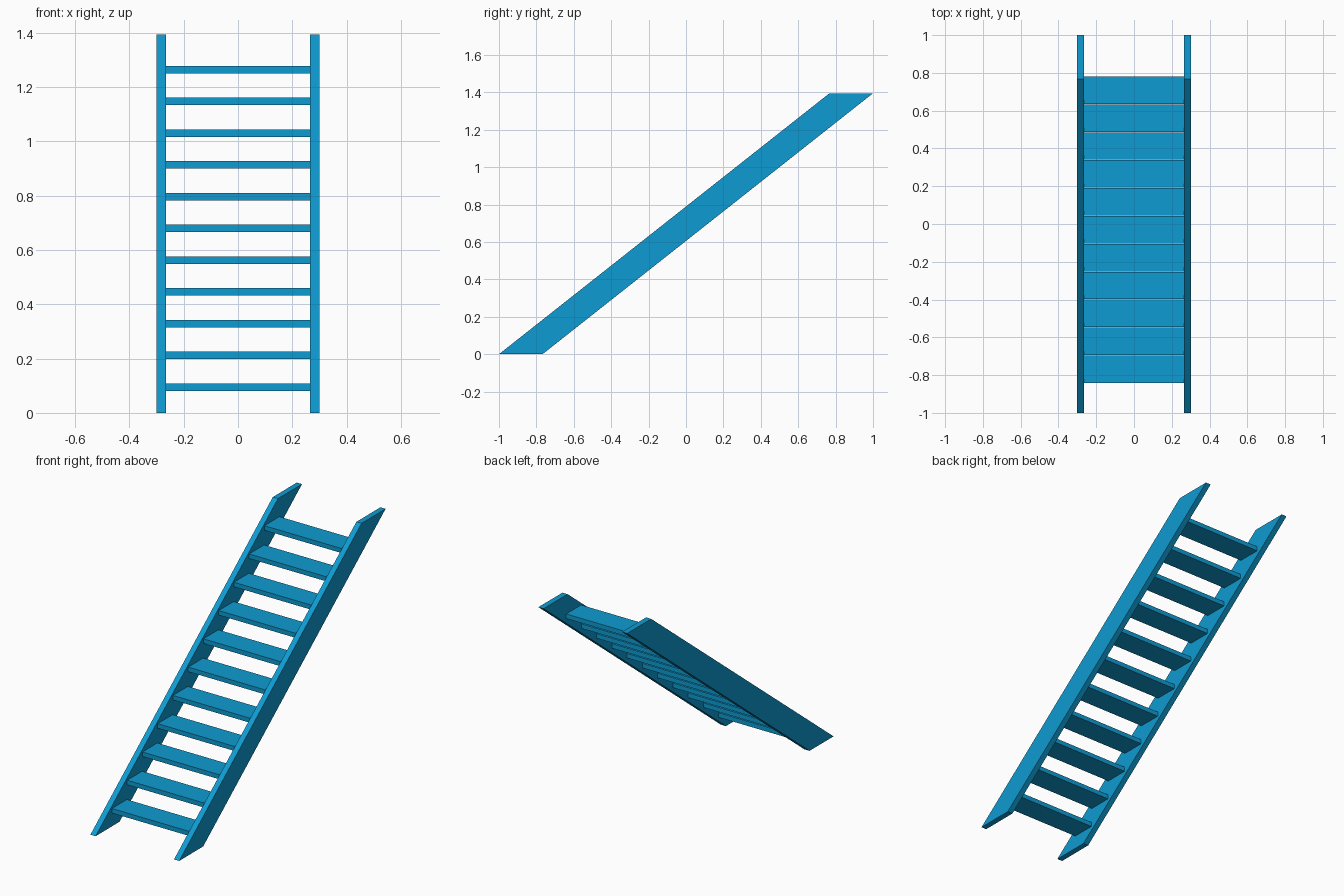
import bpy

if "Cube" in bpy.data.objects:
    bpy.data.objects.remove(bpy.data.objects["Cube"])

blue = bpy.data.materials.new("bright_blue")
blue.diffuse_color = (0.0045, 0.33, 0.645, 1)
blue.use_nodes = True
blue.node_tree.nodes["Principled BSDF"].inputs["Base Color"].default_value = blue.diffuse_color


def prism(name, profile, x0, x1):
    """Extrude a (y, z) profile, counter-clockwise seen from +x, between x0 and x1."""
    n = len(profile)
    verts = [(x, y, z) for x in (x0, x1) for y, z in profile]
    faces = [tuple(reversed(range(n))), tuple(range(n, 2 * n))]
    faces += [(i, (i + 1) % n, n + (i + 1) % n, n + i) for i in range(n)]
    mesh = bpy.data.meshes.new(name)
    mesh.from_pydata(verts, [], faces)
    mesh.materials.append(blue)
    obj = bpy.data.objects.new(name, mesh)
    bpy.context.collection.objects.link(obj)
    return obj


# Sloping side boards, cut level at floor and top
HEIGHT, INNER, OUTER = 1.395, 0.266, 0.301
side = [(-1, 0), (-0.767, 0), (1, HEIGHT), (0.767, HEIGHT)]
prism("left_stringer", side, -OUTER, -INNER)
prism("right_stringer", side, INNER, OUTER)

# Eleven flat treads between the side boards
DEPTH, THICK = 0.145, 0.028
for i in range(11):
    y = -0.841 + i * 0.1477
    z = 0.081 + i * 0.117
    prism(f"tread_{i + 1}",
          [(y, z), (y + DEPTH, z), (y + DEPTH, z + THICK), (y, z + THICK)],
          -INNER, INNER)
